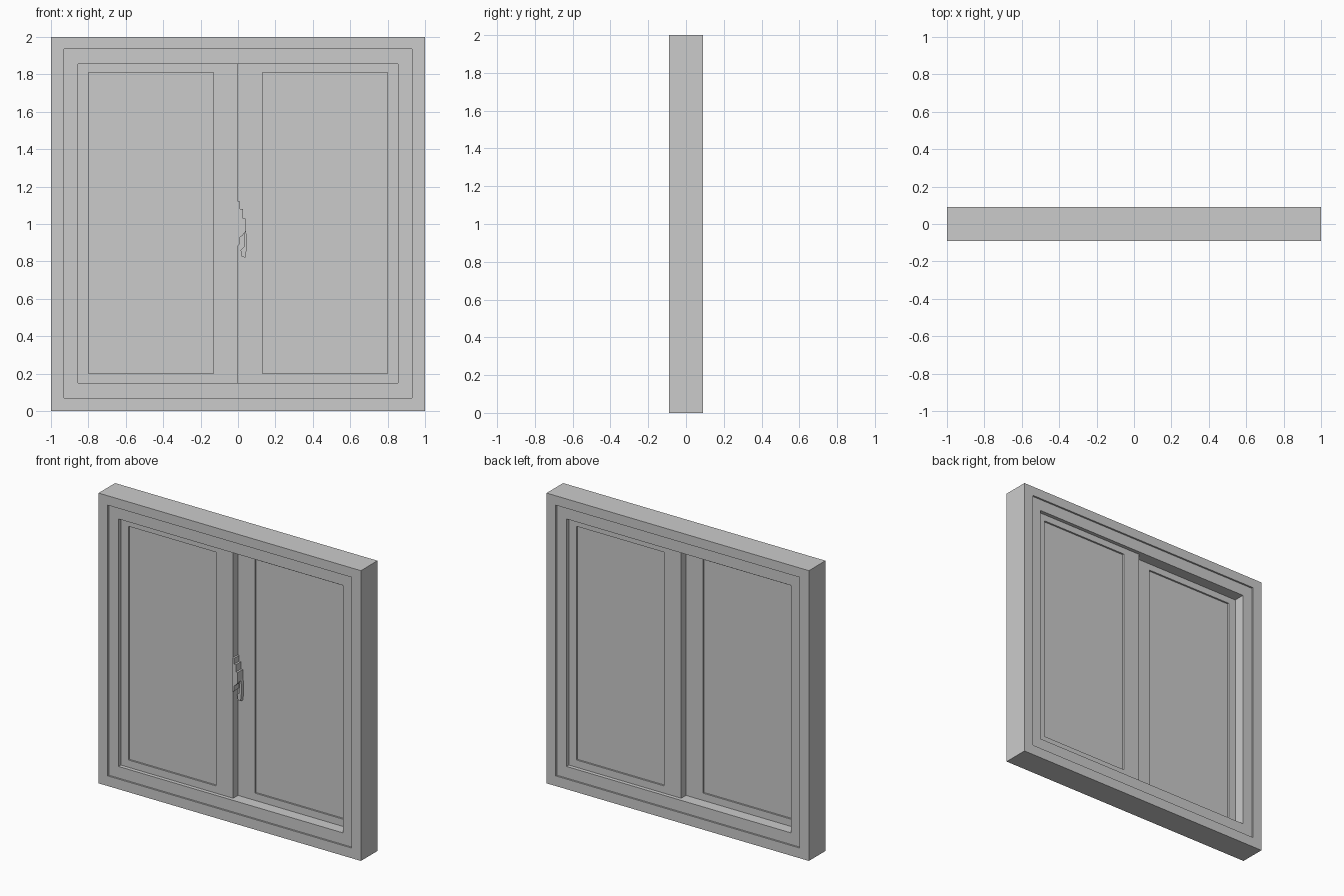
import bpy, bmesh

if "Cube" in bpy.data.objects:
    bpy.data.objects.remove(bpy.data.objects["Cube"])


def make_object(name, bm):
    bmesh.ops.recalc_face_normals(bm, faces=bm.faces)
    mesh = bpy.data.meshes.new(name)
    bm.to_mesh(mesh)
    bm.free()
    ob = bpy.data.objects.new(name, mesh)
    bpy.context.collection.objects.link(ob)
    return ob


def rect(x0, x1, z0, z1):
    return [(x0, z0), (x1, z0), (x1, z1), (x0, z1)]


def ring(name, outer, inner, y0, y1):
    """Rectangular frame between two (x0, x1, z0, z1) outlines."""
    bm = bmesh.new()
    loops = [[bm.verts.new((x, y, z)) for x, z in rect(*r)]
             for r, y in ((outer, y0), (inner, y0), (inner, y1), (outer, y1))]
    for k in range(4):
        a, b = loops[k], loops[(k + 1) % 4]
        for i in range(4):
            j = (i + 1) % 4
            bm.faces.new((a[i], a[j], b[j], b[i]))
    return make_object(name, bm)


def prism(name, points, y0, y1):
    """Extrude an x-z profile through the depth."""
    bm = bmesh.new()
    front = [bm.verts.new((x, y0, z)) for x, z in points]
    back = [bm.verts.new((x, y1, z)) for x, z in points]
    bm.faces.new(front)
    bm.faces.new(back[::-1])
    n = len(points)
    for i in range(n):
        j = (i + 1) % n
        bm.faces.new((front[i], front[j], back[j], back[i]))
    return make_object(name, bm)


# Fixed frame: outer border and slightly recessed inner border
ring("outer_frame", (-1, 1, 0, 2), (-0.93, 0.93, 0.07, 1.935), -0.09, 0.09)
ring("inner_frame", (-0.93, 0.93, 0.07, 1.935), (-0.855, 0.855, 0.15, 1.855), -0.078, 0.078)

# Two sliding sashes on separate tracks, each with a recessed pane
for side, x0, x1, g0, g1, y in (("left", -0.855, 0, -0.8, -0.13, -0.052),
                                ("right", 0, 0.855, 0.13, 0.8, 0.0)):
    ring(side + "_sash", (x0, x1, 0.15, 1.855), (g0, g1, 0.2, 1.81), y, y + 0.052)
    prism(side + "_pane", rect(g0, g1, 0.2, 1.81), y + 0.012, y + 0.04)

# Stepped latch on the edge of the front sash
prism("latch_body", [(0, 1.12), (0.012, 1.12), (0.012, 1.08), (0.026, 1.08),
                     (0.026, 1.03), (0.04, 1.03), (0.04, 0.96), (0.026, 0.94),
                     (0.012, 0.93), (0.012, 0.895), (0, 0.885)], -0.06, -0.005)

# Curled grip hanging below the latch
prism("latch_grip", [(0.034, 0.98), (0.04, 0.97), (0.046, 0.94), (0.046, 0.87),
                     (0.04, 0.82), (0.02, 0.825), (0.014, 0.86), (0.034, 0.88)],
      -0.03, -0.004)
